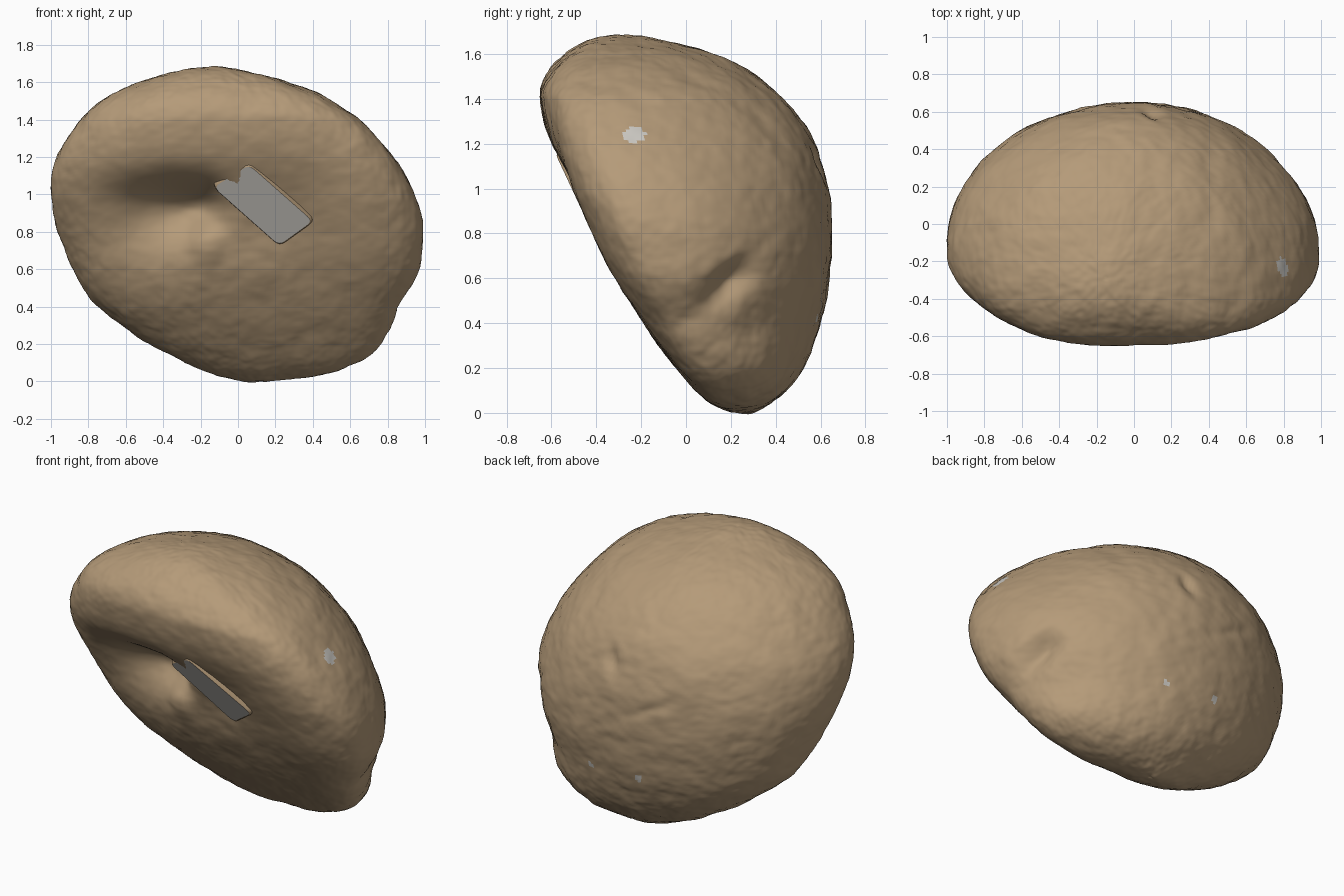
import bpy, bmesh, math
from mathutils import Vector, noise

cube = bpy.data.objects.get("Cube")
if cube:
    bpy.data.objects.remove(cube)


def material(name, color):
    m = bpy.data.materials.new(name)
    m.use_nodes = True
    m.diffuse_color = color
    m.node_tree.nodes["Principled BSDF"].inputs["Base Color"].default_value = color
    return m


tan = material("tan skin", (0.46, 0.325, 0.19, 1))
grey = material("pale grey", (0.60, 0.58, 0.54, 1))

# Outline stations: height, left edge, right edge, front edge, back edge
STATIONS = [
    (0, .1, .1, .27, .27), (.05, -.15, .5, .1, .39), (.1, -.28, .64, .04, .45),
    (.2, -.47, .76, -.045, .525), (.4, -.75, .86, -.19, .6), (.6, -.88, .97, -.3, .64),
    (.8, -.965, .99, -.39, .65), (1, -1, .94, -.5, .635), (1.2, -.965, .83, -.6, .575),
    (1.4, -.84, .65, -.652, .435), (1.5, -.73, .5, -.625, .32), (1.6, -.53, .27, -.535, .13),
    (1.65, -.36, .08, -.45, -.07), (1.68, -.15, -.15, -.29, -.29)]
HALF = 0.84
TS = [math.acos(max(-1, min(1, 1 - s[0] / HALF))) for s in STATIONS]


def slope(i, k):
    a, b = max(i - 1, 0), min(i + 1, len(TS) - 1)
    return (STATIONS[b][k] - STATIONS[a][k]) / (TS[b] - TS[a])


def outline(t, k):
    """Smooth interpolation of one outline column."""
    i = max(j for j in range(len(TS) - 1) if TS[j] <= t)
    h = TS[i + 1] - TS[i]
    u = (t - TS[i]) / h
    p, q = STATIONS[i][k], STATIONS[i + 1][k]
    return ((1 + 2 * u) * (1 - u) ** 2 * p + u * (1 - u) ** 2 * h * slope(i, k)
            + u * u * (3 - 2 * u) * q + u * u * (u - 1) * h * slope(i + 1, k))


def bump(*terms):
    return math.exp(-sum((d / w) ** 2 for d, w in terms))


def front_hollow(x, z):
    """Depth of the folded hollow in the front face, steep above and gentle below."""
    drop = z - .94
    pit = 0.17 * bump((x + .2, .13 if x > -.2 else .24), (drop, .13 if drop > 0 else .15))
    groove = 0.12 * bump((x + .45, .26), (drop, .15 if drop > 0 else .26))
    seat = 0.03 * bump((x - .14, .2), (z - .92, .17))
    ridge = 0.05 * bump((x + .17, .08), (z - .76, .13))
    cheek = 0.045 * bump((x - .68, .28), (z - .8, .3))
    return pit + groove + seat - ridge - cheek


# Small dents elsewhere: centre, long direction, length, width, depth
DENTS = [
    (Vector((.9, .24, .58)), Vector((0, .8, .6)), .17, .08, .10),
    (Vector((.85, .31, .62)), Vector((0, .8, .6)), .07, .05, .04),
    (Vector((.1, .6, 1.13)), Vector((.3, 0, 1)).normalized(), .1, .04, .035),
    (Vector((-.1, .62, .85)), Vector((1, 0, -.5)).normalized(), .3, .03, .012)]


def shape_point(t, a):
    z = HALF * (1 - math.cos(t))
    x0, x1, y0, y1 = (outline(t, k) for k in range(1, 5))
    cx = (x0 + x1) / 2
    cy = y0 + (y1 - y0) * (.5 - .16 * math.sin(t))
    c, s = math.cos(a), math.sin(a)
    front = s < 0
    e = 1 if not front else 2 / (2.25 + .25 * max(0, c))
    x = cx + (x1 - x0) / 2 * math.copysign(abs(c) ** e, c)
    y = cy + ((cy - y0) if front else (y1 - cy)) * math.copysign(abs(s) ** e, s)
    # The left end leans forward
    y -= .12 * math.sin(t) * max(0, c) ** 2
    p = Vector((x, y, z))
    inward = (Vector((0, 0, HALF)) - p).normalized()
    for centre, along, length, width, depth in DENTS:
        d = p - centre
        run = d.dot(along)
        across = (d - along * run).length
        p = p + inward * depth * bump((run, length), (across, width))
    if front:
        p.y += front_hollow(x, z) * min(1, -2 * s)
    # Lumpy skin
    rough = (.008 * noise.noise(p * 5) + .005 * noise.noise(p * 13)
             + .003 * noise.noise(p * 30))
    return p - inward * rough


# Body
RINGS, SIDES = 190, 260
bm = bmesh.new()
rings = []
for i in range(1, RINGS):
    t = math.pi * i / RINGS
    rings.append([bm.verts.new(shape_point(t, math.tau * j / SIDES)) for j in range(SIDES)])
for lower, upper in zip(rings, rings[1:]):
    for j in range(SIDES):
        k = (j + 1) % SIDES
        bm.faces.new((lower[j], lower[k], upper[k], upper[j]))
for ring, station in ((rings[0], STATIONS[0]), (rings[-1], STATIONS[-1])):
    tip = bm.verts.new((station[1], station[3], station[0]))
    for j in range(SIDES):
        bm.faces.new((ring[j], ring[(j + 1) % SIDES], tip))
bmesh.ops.recalc_face_normals(bm, faces=bm.faces)

# Pale worn spots: centre and half-size, one on the left side and two low on the back
SPOTS = [(Vector((.8, -.23, 1.24)), Vector((.2, .052, .034))),
         (Vector((.25, .58, .42)), Vector((.016, .2, .02))),
         (Vector((-.09, .6, .43)), Vector((.026, .2, .024)))]
for f in bm.faces:
    f.smooth = True
    mid = f.calc_center_median()
    for centre, size in SPOTS:
        d = mid - centre
        if sum((d[k] / size[k]) ** 2 for k in range(3)) < 1:
            f.material_index = 1


def add_object(name, bm):
    mesh = bpy.data.meshes.new(name)
    bm.to_mesh(mesh)
    bm.free()
    mesh.materials.append(tan)
    mesh.materials.append(grey)
    bpy.context.collection.objects.link(bpy.data.objects.new(name, mesh))


add_object("body", bm)

# Low flat stub beside the hollow, with a pale cut face
corners = [Vector(c) for c in ((-.13, -.475, 1.04), (.06, -.58, 1.16),
                               (.40, -.44, .86), (.22, -.355, .73))]
middle = sum(corners, Vector()) / 4
outward = (corners[2] - corners[1]).cross(corners[1] - corners[0]).normalized()
if outward.y > 0:
    outward = -outward


def rounded_outline(grow, lift):
    pts = []
    for i, c in enumerate(corners):
        before, after = corners[i - 1], corners[(i + 1) % 4]
        a = c + (before - c).normalized() * .04
        b = c + (after - c).normalized() * .04
        for u in (0, .25, .5, .75, 1):
            pts.append(a * (1 - u) ** 2 + c * 2 * u * (1 - u) + b * u * u)
    return [middle + (p - middle) * grow + outward * lift for p in pts]


bm = bmesh.new()
loops = [[bm.verts.new(p) for p in rounded_outline(g, h)]
         for g, h in ((1.25, -.16), (1.1, -.05), (1.03, 0), (1, .004))]
for a, b in zip(loops, loops[1:]):
    for j in range(len(a)):
        k = (j + 1) % len(a)
        bm.faces.new((a[j], a[k], b[k], b[j])).smooth = True
bm.faces.new(loops[-1]).material_index = 1
bm.faces.new(loops[0][::-1])
bmesh.ops.recalc_face_normals(bm, faces=bm.faces)
add_object("stub", bm)
